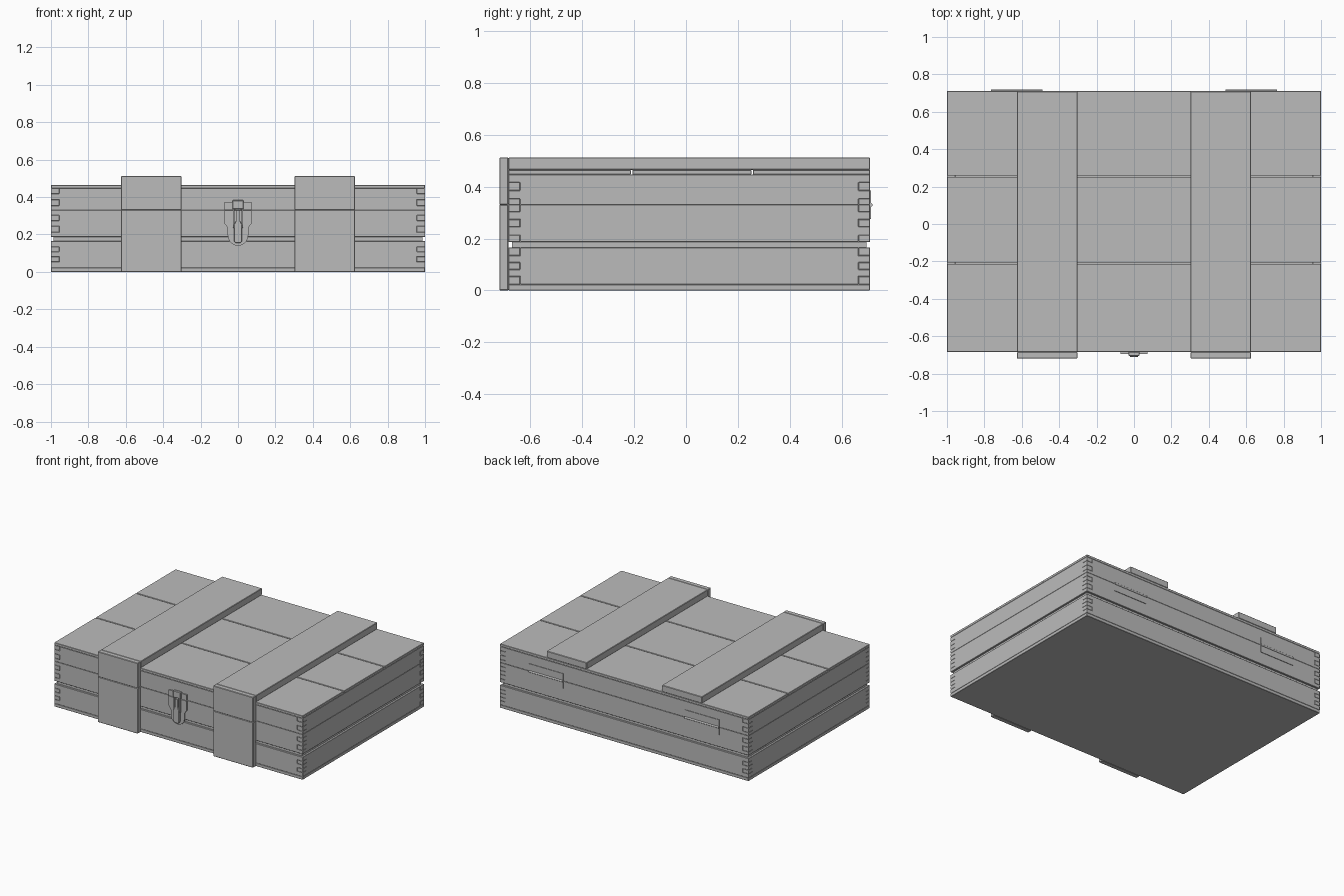
import bpy, bmesh, math
from mathutils import Matrix, Vector

if "Cube" in bpy.data.objects:
    bpy.data.objects.remove(bpy.data.objects["Cube"])

wood = bpy.data.materials.new("plain_grey")
wood.diffuse_color = (0.5, 0.5, 0.5, 1)
wood.use_nodes = True
wood.node_tree.nodes["Principled BSDF"].inputs["Base Color"].default_value = wood.diffuse_color

Y0, Y1 = -0.685, 0.71          # front and back faces of the crate
YC, YH = (Y0 + Y1) / 2, (Y1 - Y0) / 2
T = 0.045                      # wall thickness


def finish(name, bm, bevel=0.0):
    bmesh.ops.recalc_face_normals(bm, faces=bm.faces)
    me = bpy.data.meshes.new(name)
    bm.to_mesh(me)
    bm.free()
    me.materials.append(wood)
    ob = bpy.data.objects.new(name, me)
    bpy.context.collection.objects.link(ob)
    if bevel:
        mod = ob.modifiers.new("edge", 'BEVEL')
        mod.width, mod.segments, mod.limit_method = bevel, 1, 'ANGLE'
    return ob


def box(name, x, y, z, bevel=0.002):
    bm = bmesh.new()
    bmesh.ops.create_cube(bm, size=1)
    for v in bm.verts:
        v.co = [a + (b - a) * (c + 0.5) for (a, b), c in zip((x, y, z), v.co)]
    return finish(name, bm, bevel)


def slab(name, outline, place, a, b, bevel=0.0):
    """Extrude a 2D outline (u, z) from depth a to depth b; place maps u, depth, z."""
    bm = bmesh.new()
    face = bm.faces.new([bm.verts.new(place(u, a, z)) for u, z in outline])
    geo = bmesh.ops.extrude_face_region(bm, geom=[face])["geom"]
    shift = Vector(place(0, b, 0)) - Vector(place(0, a, 0))
    bmesh.ops.translate(bm, vec=shift, verts=[g for g in geo if isinstance(g, bmesh.types.BMVert)])
    return finish(name, bm, bevel)


def fingered(half, levels, long_first):
    """Board outline whose ends alternate between full and notched length."""
    right = []
    for i, (lo, hi) in enumerate(zip(levels, levels[1:])):
        u = half if (i % 2 == 0) == long_first else half - T
        right += [(u, lo), (u, hi)]
    return right + [(-u, z) for u, z in reversed(right)]


along_x = lambda u, d, z: (u, d, z)
along_y = lambda u, d, z: (d, u + YC, z)

# Finger-jointed walls in three tiers
tiers = {
    "lower": (0.023, 0.053, 0.08, 0.108, 0.135, 0.165),
    "middle": (0.187, 0.213, 0.245, 0.273, 0.303, 0.33),
    "lid": (0.33, 0.353, 0.385, 0.417, 0.447),
}
for tier, levels in tiers.items():
    long_wall = fingered(1, levels, True)
    short_wall = fingered(YH, levels, False)
    slab(tier + "_front_wall", long_wall, along_x, Y0, Y0 + T, 0.0015)
    slab(tier + "_back_wall", long_wall, along_x, Y1 - T, Y1, 0.0015)
    slab(tier + "_left_wall", short_wall, along_y, -1, -1 + T, 0.0015)
    slab(tier + "_right_wall", short_wall, along_y, 1 - T, 1, 0.0015)

# Recessed strips filling the groove between lower and middle tiers
G = 0.014
for s, side in ((-1, "left"), (1, "right")):
    box(side + "_groove_strip", sorted((s * (1 - G), s * (1 - T))),
        (Y0 + G, Y1 - G), (0.165, 0.187), 0)
box("front_groove_strip", (-1 + T, 1 - T), (Y0 + G, Y0 + T), (0.165, 0.187), 0)
box("back_groove_strip", (-1 + T, 1 - T), (Y1 - T, Y1 - G), (0.165, 0.187), 0)

# Bottom panel and three lid boards
box("bottom_panel", (-1, 1), (Y0, Y1), (0, 0.023))
cuts = (Y0, -0.21, 0.255, Y1)
for i in range(3):
    lo = cuts[i] + (0.003 if i else 0)
    hi = cuts[i + 1] - (0.003 if i < 2 else 0)
    box("lid_board_%d" % (i + 1), (-1, 1), (lo, hi), (0.447, 0.465))

for s, side in ((-1, "left"), (1, "right")):
    # Battens over the lid and down the front
    xs = sorted((s * 0.303, s * 0.625))
    box(side + "_top_batten", xs, (Y0, Y1), (0.465, 0.513), 0.003)
    box(side + "_front_batten_upper", xs, (-0.72, Y0), (0.33, 0.513), 0.003)
    box(side + "_front_batten_lower", xs, (-0.72, Y0), (0, 0.33), 0.003)

    # Back hinges: two leaves and a knuckle
    hx = sorted((s * 0.49, s * 0.765))
    box(side + "_hinge_upper_leaf", hx, (Y1, Y1 + 0.004), (0.333, 0.385), 0)
    box(side + "_hinge_lower_leaf", hx, (Y1, Y1 + 0.004), (0.275, 0.327), 0)
    bm = bmesh.new()
    bmesh.ops.create_cone(bm, cap_ends=True, segments=12, radius1=0.007, radius2=0.007,
                          depth=0.275, matrix=Matrix.Translation((s * 0.6275, Y1 + 0.003, 0.33))
                          @ Matrix.Rotation(math.pi / 2, 4, 'Y'))
    finish(side + "_hinge_knuckle", bm)

# Latch: tapered plate with rounded foot
arc = [(0.055 * math.cos(a), 0.195 - 0.055 * math.sin(a))
       for a in (math.pi * i / 10 for i in range(11))]
plate = [(-0.055, 0.235), (-0.073, 0.26), (-0.073, 0.328),
         (0.073, 0.328), (0.073, 0.26), (0.055, 0.235)] + arc
slab("latch_lower_plate", plate, along_x, Y0, Y0 - 0.009)
box("latch_upper_plate", (-0.073, 0.073), (Y0 - 0.009, Y0), (0.332, 0.373), 0)

# Latch hook, loop arms and lever
box("latch_hook", (-0.03, 0.03), (Y0 - 0.02, Y0 - 0.0), (0.335, 0.383), 0.003)
for s, side in ((-1, "left"), (1, "right")):
    box(side + "_latch_arm", sorted((s * 0.018, s * 0.028)),
        (Y0 - 0.019, Y0 - 0.008), (0.235, 0.345), 0.002)
lever = [(-0.022, 0.165), (-0.014, 0.155), (0.014, 0.155), (0.022, 0.165),
         (0.022, 0.25), (0.012, 0.27), (0.012, 0.33), (-0.012, 0.33),
         (-0.012, 0.27), (-0.022, 0.25)]
slab("latch_lever", lever, along_x, Y0 - 0.008, Y0 - 0.025, 0.002)
